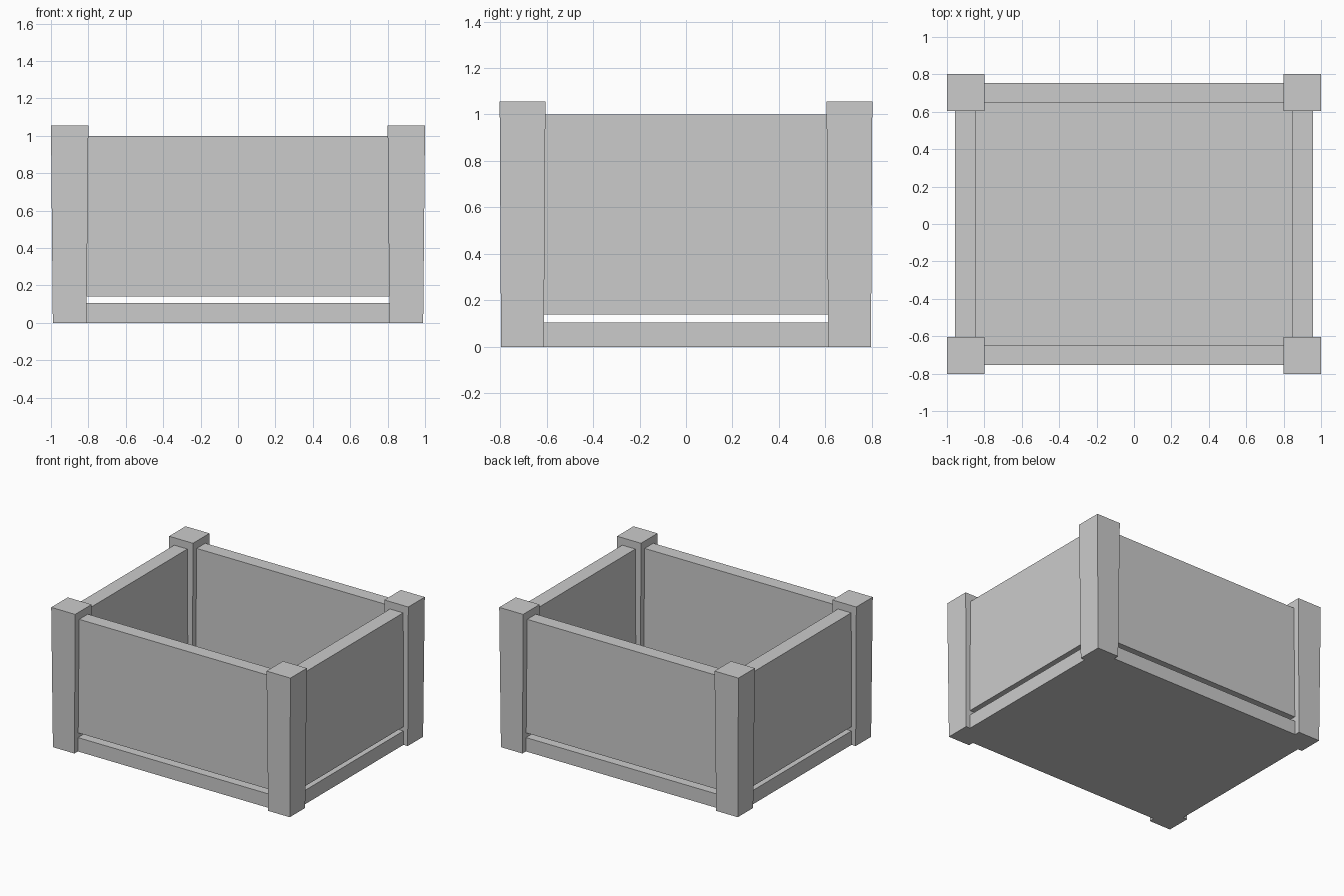
import bpy, bmesh

if "Cube" in bpy.data.objects:
    bpy.data.objects.remove(bpy.data.objects["Cube"])


def block(name, x, y, z, top_x=None, top_y=None):
    """Six-sided block; the top outline may differ from the bottom."""
    top_x, top_y = top_x or x, top_y or y
    bm = bmesh.new()
    bmesh.ops.create_cube(bm, size=2)
    for v in bm.verts:
        up = v.co.z > 0
        xs, ys = (top_x, top_y) if up else (x, y)
        v.co = (xs[v.co.x > 0], ys[v.co.y > 0], z[up])
    mesh = bpy.data.meshes.new(name)
    bm.to_mesh(mesh)
    bm.free()
    obj = bpy.data.objects.new(name, mesh)
    bpy.context.collection.objects.link(obj)
    return obj


def span(side, inner, outer):
    return tuple(sorted((side * inner, side * outer)))


# Floor slab, leaving a thin gap below the wall boards
block("floor", (-0.955, 0.955), (-0.755, 0.755), (0, 0.105))

for s, fb, lr in ((-1, "front", "left"), (1, "back", "right")):
    # Wall boards, ends tucked into the posts
    block(fb + "_board", (-0.81, 0.81), span(s, 0.65, 0.753), (0.14, 1.0))
    block(lr + "_board", span(s, 0.847, 0.957), (-0.612, 0.612), (0.138, 1.0))

    # Corner posts, slightly wider at the top
    for t, side in ((-1, "left"), (1, "right")):
        block(f"{fb}_{side}_post", span(t, 0.81, 0.99), span(s, 0.612, 0.796), (0, 1.056),
              span(t, 0.80, 1.0), span(s, 0.605, 0.802))
